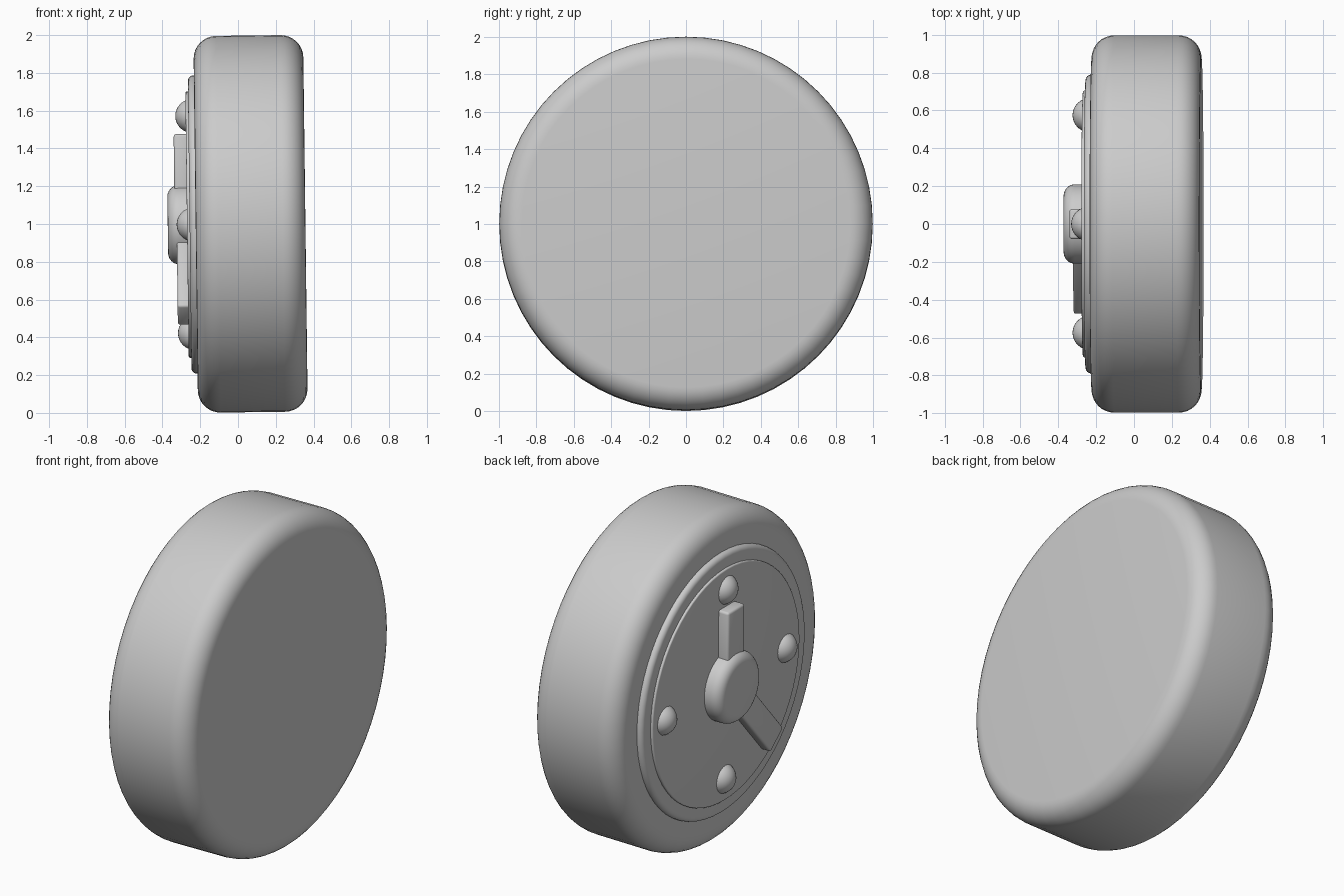
import bpy, bmesh, math
from mathutils import Matrix, Vector

if "Cube" in bpy.data.objects:
    bpy.data.objects.remove(bpy.data.objects["Cube"])

# The whole clock leans very slightly toward its dial (-x)
LEAN = Matrix.Translation((0, 0, 1)) @ Matrix.Rotation(-0.0125, 4, 'Y')


def finish(name, bm, local=Matrix()):
    bmesh.ops.recalc_face_normals(bm, faces=bm.faces)
    me = bpy.data.meshes.new(name)
    bm.to_mesh(me)
    bm.free()
    ob = bpy.data.objects.new(name, me)
    bpy.context.collection.objects.link(ob)
    ob.matrix_world = LEAN @ local
    bpy.ops.object.select_all(action='DESELECT')
    ob.select_set(True)
    bpy.context.view_layer.objects.active = ob
    bpy.ops.object.shade_smooth_by_angle(angle=math.radians(35))
    return ob


def disc(name, radius, x_front, x_back, r_front, r_back=0.0, sides=64, steps=6):
    """Round slab along x with rounded front and back rims."""
    prof = []
    for i in range(steps + 1):
        a = math.pi / 2 * i / steps
        prof.append((x_front + r_front * (1 - math.sin(a)),
                     radius - r_front * (1 - math.cos(a))))
    prof.reverse()
    if r_back:
        for i in range(steps + 1):
            a = math.pi / 2 * i / steps
            prof.append((x_back - r_back * (1 - math.sin(a)),
                         radius - r_back * (1 - math.cos(a))))
    else:
        prof.append((x_back, radius))
    # remaining order: front cap -> rim -> back cap
    prof.sort(key=lambda p: p[0])
    bm = bmesh.new()
    rings = []
    for x, r in prof:
        rings.append([bm.verts.new((x, r * math.cos(2 * math.pi * k / sides),
                                    r * math.sin(2 * math.pi * k / sides)))
                      for k in range(sides)])
    for a, b in zip(rings, rings[1:]):
        for k in range(sides):
            n = (k + 1) % sides
            bm.faces.new((a[k], a[n], b[n], b[k]))
    bm.faces.new(rings[0])
    bm.faces.new(rings[-1])
    return finish(name, bm)


def hand(name, length, width, x_front, x_back, angle):
    """Bevelled bar from the centre outward; angle is a turn about x from up."""
    bm = bmesh.new()
    bmesh.ops.create_cube(bm, size=1)
    bmesh.ops.scale(bm, vec=(x_back - x_front, width, length), verts=bm.verts)
    bmesh.ops.translate(bm, vec=((x_front + x_back) / 2, 0, length / 2), verts=bm.verts)
    bmesh.ops.bevel(bm, geom=bm.edges[:], offset=0.014, segments=3,
                    profile=0.5, affect='EDGES')
    return finish(name, bm, Matrix.Rotation(angle, 4, 'X'))


# Case, bezel, dial and centre hub
disc("clock_case", 0.997, -0.224, 0.357, 0.12, 0.12, sides=64, steps=8)
disc("bezel", 0.79, -0.256, -0.20, 0.03)
disc("dial", 0.705, -0.27, -0.20, 0.008, steps=3)
disc("centre_hub", 0.21, -0.372, -0.22, 0.06, sides=48)

# Hands: one straight up, one down toward -y
hand("minute_hand", 0.48, 0.16, -0.335, -0.255, 0)
hand("hour_hand", 0.64, 0.16, -0.325, -0.255, math.radians(139))

# Four domed hour markers
for i in range(4):
    a = i * math.pi / 2
    bm = bmesh.new()
    bmesh.ops.create_uvsphere(bm, u_segments=32, v_segments=16, radius=0.09)
    finish(f"hour_marker_{i + 1}", bm,
           Matrix.Translation((-0.235, 0.575 * math.cos(a), 0.575 * math.sin(a))))
